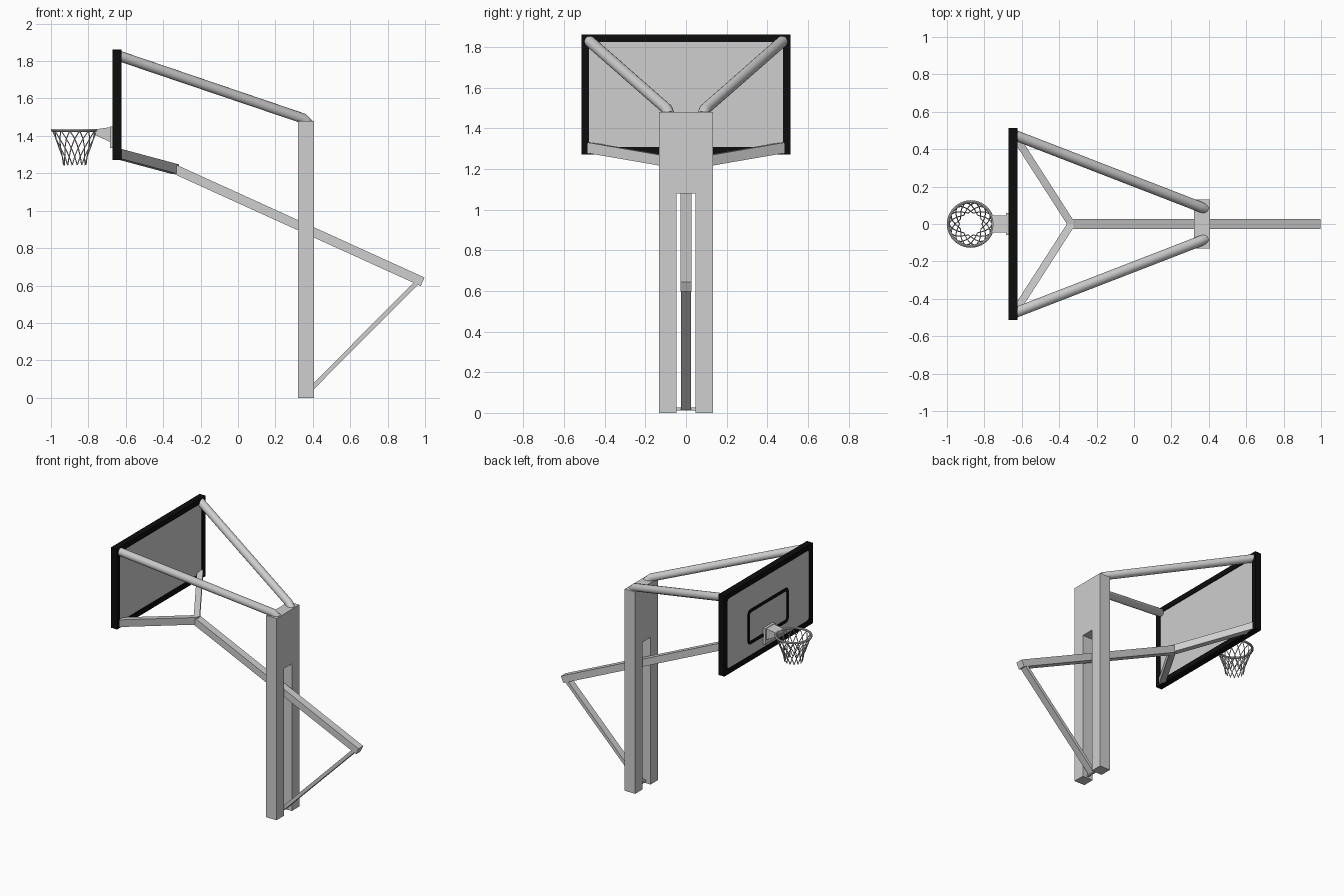
import bpy, bmesh, math
from mathutils import Vector, Matrix

if "Cube" in bpy.data.objects:
    bpy.data.objects.remove(bpy.data.objects["Cube"])


def material(name, c):
    m = bpy.data.materials.new(name)
    m.diffuse_color = (c, c, c, 1)
    m.use_nodes = True
    m.node_tree.nodes["Principled BSDF"].inputs["Base Color"].default_value = m.diffuse_color
    return m


GREY = material("light_grey", 0.62)
BLACK = material("black", 0.004)


def add(name, mesh, mat, smooth=False):
    mesh.materials.clear()
    mesh.materials.append(mat)
    ob = bpy.data.objects.new(name, mesh)
    bpy.context.collection.objects.link(ob)
    if smooth:
        bpy.ops.object.select_all(action='DESELECT')
        bpy.context.view_layer.objects.active = ob
        ob.select_set(True)
        bpy.ops.object.shade_smooth_by_angle(angle=math.radians(40))
    return ob


def finish(name, bm, mat):
    bmesh.ops.recalc_face_normals(bm, faces=bm.faces)
    me = bpy.data.meshes.new(name)
    bm.to_mesh(me)
    bm.free()
    return add(name, me, mat)


def box(name, lo, hi, mat):
    bm = bmesh.new()
    lo, hi = Vector(lo), Vector(hi)
    size = hi - lo
    bmesh.ops.create_cube(bm, size=1, matrix=Matrix.Translation((lo + hi) / 2) @ Matrix.Diagonal((*size, 1)))
    return finish(name, bm, mat)


def beam(name, a, b, w, h, mat):
    """Rectangular bar from a to b, w wide sideways and h deep."""
    a, b = Vector(a), Vector(b)
    d = (b - a).normalized()
    side = Vector((0, 0, 1)).cross(d).normalized()
    up = d.cross(side)
    rot = Matrix((d, side, up)).transposed().to_4x4()
    bm = bmesh.new()
    bmesh.ops.create_cube(bm, size=1, matrix=Matrix.Translation((a + b) / 2) @ rot
                          @ Matrix.Diagonal(((b - a).length, w, h, 1)))
    return finish(name, bm, mat)


def prism(name, pts, offset, mat):
    """Flat outline extruded by offset."""
    bm = bmesh.new()
    f = bm.faces.new([bm.verts.new(p) for p in pts])
    r = bmesh.ops.extrude_face_region(bm, geom=[f])
    bmesh.ops.translate(bm, vec=offset, verts=[v for v in r['geom'] if isinstance(v, bmesh.types.BMVert)])
    return finish(name, bm, mat)


def round_rect(x, hy, z0, z1, r, n=4):
    """Rounded rectangle loop in a plane of constant x."""
    pts = []
    for i, (sy, z) in enumerate(((1, z1 - r), (-1, z1 - r), (-1, z0 + r), (1, z0 + r))):
        for k in range(n + 1):
            t = math.pi / 2 * (i + k / n)
            pts.append((x, sy * (hy - r) + r * math.cos(t), z + r * math.sin(t)))
    return pts


def ring_frame(name, x0, x1, hy, z0, z1, w, r_out, r_in, mat):
    """Rectangular picture frame with rounded corners."""
    bm = bmesh.new()
    loops = [[bm.verts.new(p) for p in round_rect(x, hy - k, z0 + k, z1 - k, r)]
             for x, k, r in ((x0, 0, r_out), (x1, 0, r_out), (x1, w, r_in), (x0, w, r_in))]
    n = len(loops[0])
    for a in range(4):
        la, lb = loops[a], loops[(a + 1) % 4]
        for i in range(n):
            j = (i + 1) % n
            bm.faces.new((la[i], la[j], lb[j], lb[i]))
    return finish(name, bm, mat)


def tubes(name, paths, radius, mat, res=4, cyclic=False):
    """Round tubes along one or more paths."""
    cu = bpy.data.curves.new(name, 'CURVE')
    cu.dimensions = '3D'
    cu.bevel_depth = radius
    cu.bevel_resolution = res
    cu.use_fill_caps = True
    for pts in paths:
        sp = cu.splines.new('POLY')
        sp.points.add(len(pts) - 1)
        for p, co in zip(sp.points, pts):
            p.co = (*co, 1)
        sp.use_cyclic_u = cyclic
    tmp = bpy.data.objects.new(name + "_path", cu)
    bpy.context.collection.objects.link(tmp)
    me = bpy.data.meshes.new_from_object(tmp.evaluated_get(bpy.context.evaluated_depsgraph_get()))
    bpy.data.objects.remove(tmp)
    return add(name, me, mat, smooth=True)


# Slotted post: upside-down U outline
half = [(0.132, 1.48), (0.132, 0), (0.046, 0), (0.046, 1.08)]
outline = half + [(-y, z) for y, z in reversed(half)]
prism("post", [(0.32, y, z) for y, z in outline], (0.085, 0, 0), GREY)

# Long sloping beam through the slot, its rear strut and foot pin
beam("main_beam", (-0.338, 0, 1.222), (0.987, 0, 0.62), 0.054, 0.05, GREY)
beam("rear_strut", (0.965, 0, 0.625), (0.365, 0, 0.022), 0.05, 0.024, GREY)
box("foot_pin", (0.355, -0.06, 0.012), (0.37, 0.06, 0.026), GREY)

# Supports to the backboard, mirrored on both sides
for side, s in (("left", -1), ("right", 1)):
    tubes(f"upper_tube_{side}", [[(-0.64, s * 0.476, 1.829), (0.347, s * 0.094, 1.494),
                                 (0.378, s * 0.082, 1.462)]], 0.028, GREY, res=6)
    beam(f"lower_arm_{side}", (-0.335, 0, 1.222), (-0.64, s * 0.475, 1.304), 0.04, 0.052, GREY)

# Backboard
box("backboard_panel", (-0.665, -0.5, 1.285), (-0.63, 0.5, 1.845), GREY)
ring_frame("backboard_frame", -0.67, -0.623, 0.514, 1.27, 1.861, 0.038, 0.002, 0.025, BLACK)
ring_frame("target_rectangle", -0.67, -0.661, 0.235, 1.39, 1.645, 0.022, 0.03, 0.012, BLACK)

# Hoop bracket and hoop
box("bracket_plate", (-0.684, -0.058, 1.335), (-0.66, 0.058, 1.45), GREY)
prism("hoop_bracket", [(-0.762, -0.045, 1.435), (-0.762, -0.045, 1.405),
                       (-0.68, -0.045, 1.365), (-0.68, -0.045, 1.447)], (0, 0.09, 0), GREY)
CX = -0.873


def circle(r, a, z):
    return (CX + r * math.cos(a), r * math.sin(a), z)


tubes("hoop", [[circle(0.119, math.tau * i / 40, 1.43) for i in range(40)]], 0.008, GREY, res=2, cyclic=True)

# Net of crossing strands that narrows downwards
N = 14
profile = [(0.118, 1.428), (0.103, 1.385), (0.084, 1.337), (0.068, 1.29), (0.06, 1.244)]
strands = []
for i in range(N):
    for s in (-1, 1):
        strands.append([circle(r, math.tau * (i + s * k * 0.5) / N, z) for k, (r, z) in enumerate(profile)])
tubes("net", strands, 0.003, GREY, res=1)
